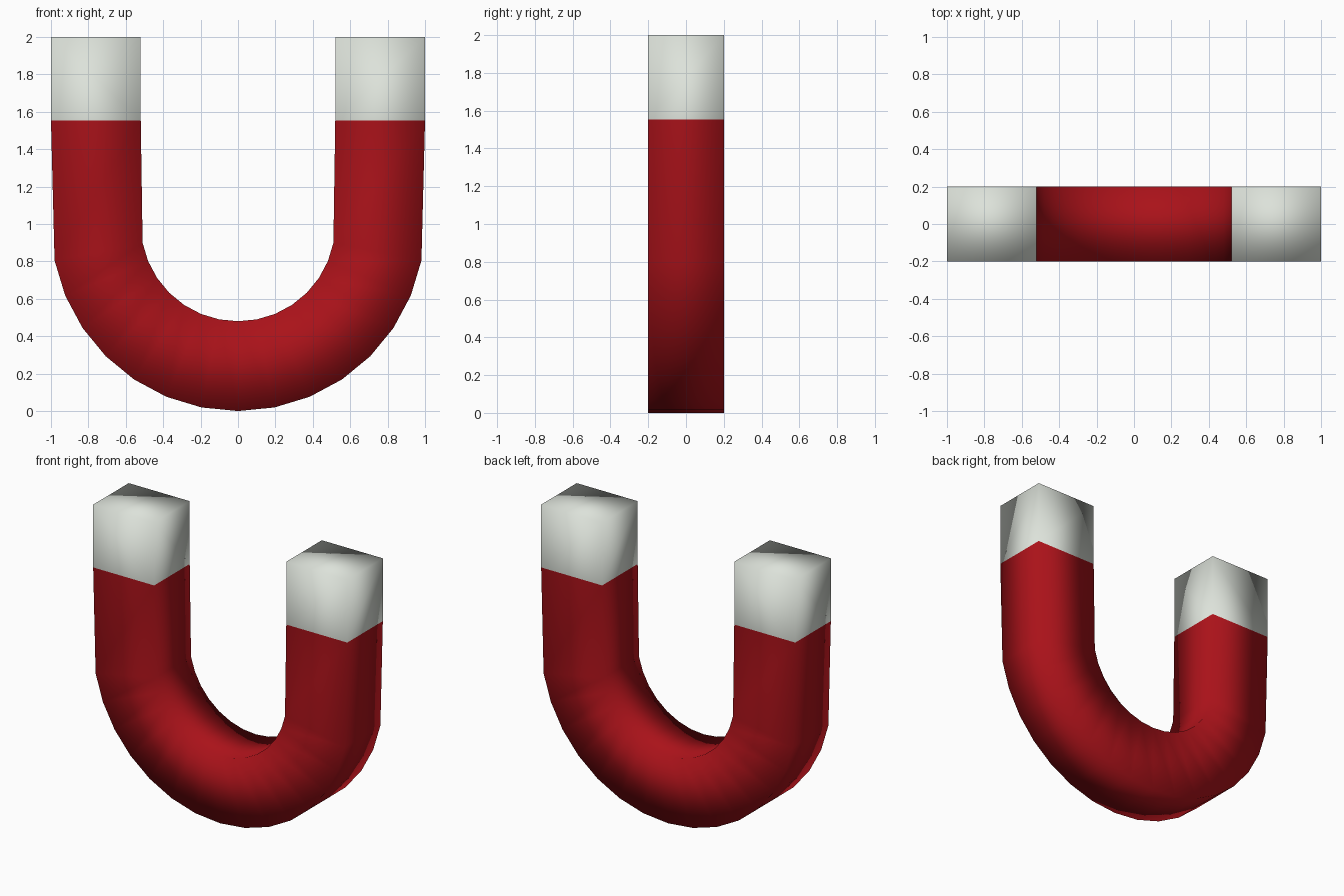
import bpy, bmesh
from math import sin, cos, pi

if "Cube" in bpy.data.objects:
    bpy.data.objects.remove(bpy.data.objects["Cube"])

R_OUT, R_IN, HALF_Y = 1.0, 0.52, 0.2
SEAM, TOP = 1.553, 2.0


def material(name, color):
    m = bpy.data.materials.new(name)
    m.diffuse_color = (*color, 1)
    m.use_nodes = True
    m.node_tree.nodes["Principled BSDF"].inputs["Base Color"].default_value = m.diffuse_color
    return m


def sweep(name, sections, mat, cap_end=False):
    """Skin rectangular sections given as (outer xz, inner xz) pairs."""
    bm = bmesh.new()
    rings = []
    for (xo, zo), (xi, zi) in sections:
        rings.append([bm.verts.new(p) for p in (
            (xo, -HALF_Y, zo), (xo, HALF_Y, zo),
            (xi, HALF_Y, zi), (xi, -HALF_Y, zi))])
    for a, b in zip(rings, rings[1:]):
        for i in range(4):
            j = (i + 1) % 4
            bm.faces.new((a[i], a[j], b[j], b[i]))
    if cap_end:
        bm.faces.new(rings[-1])
    bmesh.ops.recalc_face_normals(bm, faces=bm.faces)
    for f in bm.faces:
        f.smooth = True
    mesh = bpy.data.meshes.new(name)
    bm.to_mesh(mesh)
    bm.free()
    mesh.materials.append(mat)
    obj = bpy.data.objects.new(name, mesh)
    bpy.context.collection.objects.link(obj)
    return obj


def leg(side, z):
    return ((side * R_OUT, z), (side * R_IN, z))


red = material("red_paint", (0.4, 0.006, 0.01))
steel = material("pale_steel", (0.72, 0.76, 0.70))

# Red horseshoe: straight legs joined by a half-circle bend
bend = []
for k in range(1, 16):
    a = pi + k * pi / 16
    bend.append(tuple((r * cos(a), 1 + r * sin(a)) for r in (R_OUT, R_IN)))
sweep("magnet_body", [leg(-1, SEAM)] + bend + [leg(1, SEAM)], red)

# Pale pole tips
for side, label in ((-1, "left"), (1, "right")):
    sweep(f"pole_tip_{label}", [leg(side, SEAM), leg(side, TOP)], steel, cap_end=True)
